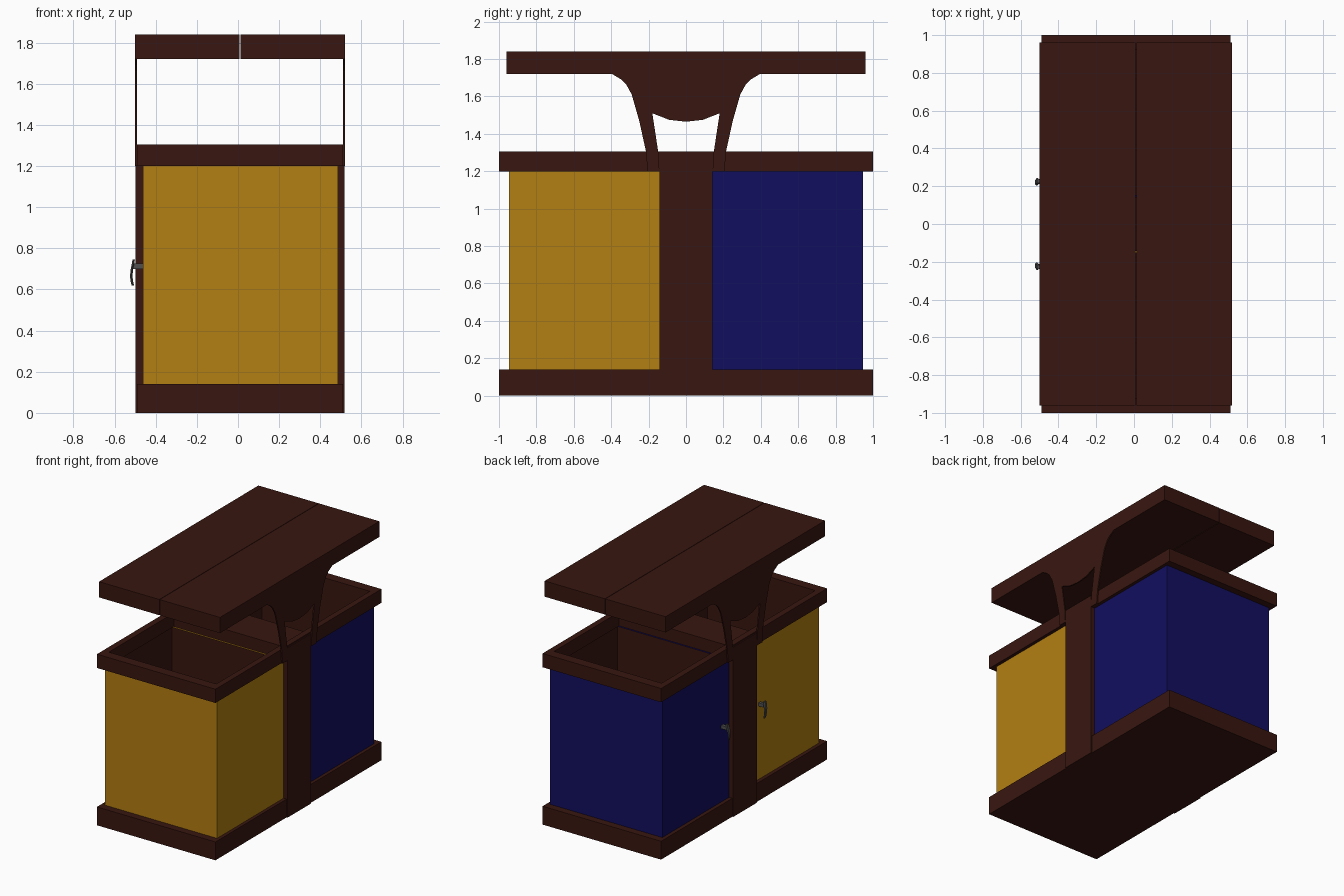
import bpy, bmesh
from mathutils import Vector

if "Cube" in bpy.data.objects:
    bpy.data.objects.remove(bpy.data.objects["Cube"])


def material(name, rgb):
    m = bpy.data.materials.new(name)
    m.diffuse_color = (*rgb, 1)
    m.use_nodes = True
    m.node_tree.nodes["Principled BSDF"].inputs["Base Color"].default_value = m.diffuse_color
    return m


BROWN = material("dark_brown", (0.04, 0.008, 0.005))
YELLOW = material("yellow", (0.45, 0.21, 0.006))
BLUE = material("blue", (0.006, 0.0045, 0.115))
GREY = material("dark_grey", (0.08, 0.08, 0.08))


def finish(bm, name, *mats):
    bmesh.ops.recalc_face_normals(bm, faces=bm.faces)
    me = bpy.data.meshes.new(name)
    bm.to_mesh(me)
    bm.free()
    for m in mats:
        me.materials.append(m)
    ob = bpy.data.objects.new(name, me)
    bpy.context.collection.objects.link(ob)
    return ob


def add_box(bm, lo, hi):
    lo, hi = Vector(lo), Vector(hi)
    vs = bmesh.ops.create_cube(bm, size=1)["verts"]
    for v in vs:
        v.co = (lo + hi) / 2 + v.co * (hi - lo)
    return vs


def box(name, lo, hi, mat):
    bm = bmesh.new()
    add_box(bm, lo, hi)
    return finish(bm, name, mat)


def bin_box(name, lo, hi, mat, wall=0.02):
    # open-topped container: coloured outside, brown inside
    bm = bmesh.new()
    add_box(bm, lo, hi)
    top = max(bm.faces, key=lambda f: f.calc_center_median().z)
    bmesh.ops.inset_region(bm, faces=[top], thickness=wall)
    new = bmesh.ops.extrude_discrete_faces(bm, faces=[top])["faces"][0]
    for v in new.verts:
        v.co.z = lo[2] + wall
    new.material_index = 1
    for e in new.edges:
        for f in e.link_faces:
            f.material_index = 1
    return finish(bm, name, mat, BROWN)


# base plinth and centre pillar
box("base", (-0.49, -1, 0), (0.51, 1, 0.14), BROWN)
box("centre_pillar", (-0.498, -0.142, 0), (0.518, 0.142, 1.295), BROWN)

# two coloured bins
bin_box("front_bin", (-0.462, -0.945, 0.14), (0.485, -0.14, 1.2), YELLOW)
bin_box("back_bin", (-0.462, 0.14, 0.14), (0.485, 0.945, 1.2), BLUE)

# open rim around the top of the bins
bm = bmesh.new()
for x0, x1 in ((-0.49, -0.442), (0.465, 0.51)):
    add_box(bm, (x0, -1, 1.2), (x1, 1, 1.305))
for y0, y1 in ((-1, -0.925), (0.925, 1)):
    add_box(bm, (-0.442, y0, 1.2), (0.465, y1, 1.305))
finish(bm, "rim", BROWN)

# roof in two halves with a fine seam
box("roof_left", (-0.5, -0.96, 1.72), (0.008, 0.96, 1.84), BROWN)
box("roof_right", (0.012, -0.96, 1.72), (0.52, 0.96, 1.84), BROWN)

# thin flared roof supports, half profile (y, z) mirrored
half = [(0, 1.465), (0.09, 1.475), (0.18, 1.51), (0.148, 1.3), (0.142, 1.2),
        (0.205, 1.2), (0.215, 1.31), (0.25, 1.47), (0.29, 1.61),
        (0.32, 1.665), (0.345, 1.69), (0.395, 1.72)]
profile = half + [(-y, z) for y, z in reversed(half[1:])]
for name, x, t in (("left_support", -0.5, 0.01), ("right_support", 0.51, 0.01)):
    bm = bmesh.new()
    face = bm.faces.new([bm.verts.new((x, y, z)) for y, z in profile])
    ext = bmesh.ops.extrude_face_region(bm, geom=[face])["geom"]
    bmesh.ops.translate(bm, vec=(t, 0, 0),
                        verts=[g for g in ext if isinstance(g, bmesh.types.BMVert)])
    finish(bm, name, BROWN)

# tapered door handles: stub plus leaf-shaped lever (x, z, half width)
lever = [(-0.507, 0.745, 0.012), (-0.510, 0.725, 0.02), (-0.516, 0.695, 0.02),
         (-0.519, 0.665, 0.014), (-0.516, 0.64, 0.011), (-0.511, 0.62, 0.005)]
for name, s in (("front_handle", -1), ("back_handle", 1)):
    bm = bmesh.new()
    add_box(bm, (-0.515, s * 0.225 - 0.012, 0.7), (-0.462, s * 0.225 + 0.012, 0.725))
    rings = []
    for i, (x, z, w) in enumerate(lever):
        y = s * (0.228 - 0.003 * i)
        rings.append([bm.verts.new((x + dx, y + dy, z)) for dx, dy in
                      ((-0.006, -w * 0.6), (-0.006, w * 0.6), (0, w),
                       (0.006, w * 0.6), (0.006, -w * 0.6), (0, -w))])
    for a, b in zip(rings, rings[1:]):
        for k in range(6):
            j = (k + 1) % 6
            bm.faces.new((a[k], a[j], b[j], b[k]))
    bm.faces.new(rings[0])
    bm.faces.new(rings[-1])
    finish(bm, name, GREY)
